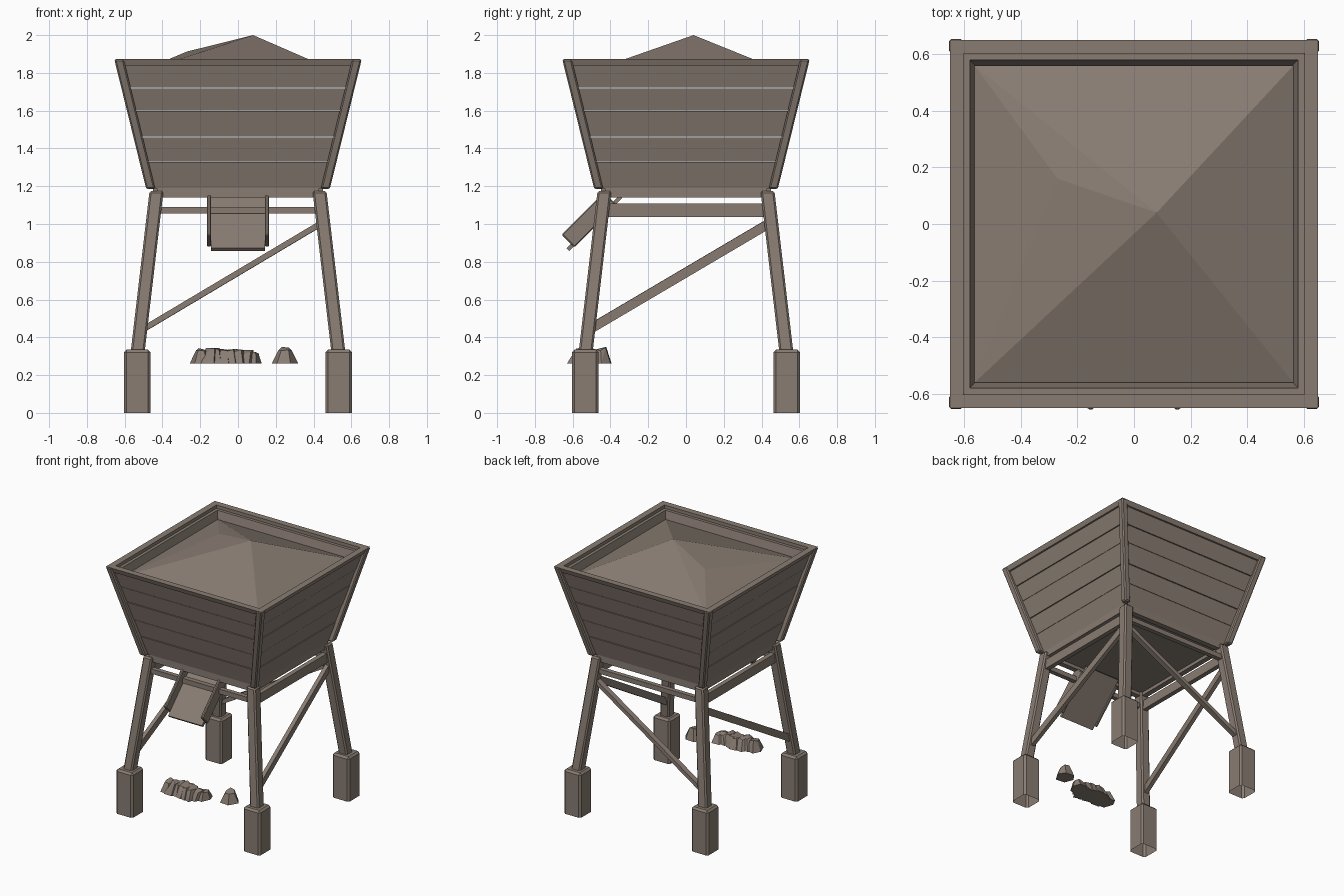
import bpy, bmesh, random
from mathutils import Vector

random.seed(4)
if "Cube" in bpy.data.objects:
    bpy.data.objects.remove(bpy.data.objects["Cube"], do_unlink=True)

wood = bpy.data.materials.new("weathered brown")
colour = (0.25, 0.203, 0.17, 1)
wood.diffuse_color = colour
wood.use_nodes = True
wood.node_tree.nodes["Principled BSDF"].inputs["Base Color"].default_value = colour


def finish(name, bm, bevel=0):
    bmesh.ops.recalc_face_normals(bm, faces=bm.faces)
    me = bpy.data.meshes.new(name)
    bm.to_mesh(me)
    bm.free()
    me.materials.append(wood)
    ob = bpy.data.objects.new(name, me)
    bpy.context.collection.objects.link(ob)
    if bevel:
        mod = ob.modifiers.new("bevel", 'BEVEL')
        mod.width = bevel
        mod.segments = 1
        mod.limit_method = 'ANGLE'
    return ob


def loft(name, lower, upper, bevel=0, open_bottom=False):
    """Solid between two matching rings of points."""
    bm = bmesh.new()
    a = [bm.verts.new(p) for p in lower]
    b = [bm.verts.new(p) for p in upper]
    n = len(a)
    for i in range(n):
        j = (i + 1) % n
        bm.faces.new((a[i], a[j], b[j], b[i]))
    bm.faces.new(b)
    # build the normals on the closed solid, then open the base
    base = bm.faces.new(a[::-1])
    bmesh.ops.recalc_face_normals(bm, faces=bm.faces)
    if open_bottom:
        bm.faces.remove(base)
    return finish(name, bm, bevel)


def square(x, y, z, h):
    return [(x - h, y - h, z), (x + h, y - h, z), (x + h, y + h, z), (x - h, y + h, z)]


def beam(name, a, b, width, height, bevel=0):
    """Rectangular timber from a to b."""
    a, b = Vector(a), Vector(b)
    d = (b - a).normalized()
    side = d.cross(Vector((0, 0, 1))).normalized() * width / 2
    up = side.cross(d).normalized() * height / 2
    ring = (side + up, side - up, -side - up, -side + up)
    return loft(name, [a + r for r in ring], [b + r for r in ring], bevel)


def turn(p, k):
    """Quarter turns about the vertical axis."""
    x, y, z = p
    for _ in range(k):
        x, y = -y, x
    return (x, y, z)


def leg_at(z):
    return 0.432 + (1.17 - z) * 0.117


def wall_at(z):
    return 0.45 + (z - 1.19) * 0.268


sides = ("front", "right", "back", "left")
corners = [(-1, -1), (1, -1), (1, 1), (-1, 1)]

# Sloping plank walls, rim and bottom frame, one set per side
levels = (1.185, 1.33, 1.46, 1.6, 1.72, 1.85)
for k, side in enumerate(sides):
    for i in range(5):
        z0, z1 = levels[i] + 0.002, levels[i + 1] - 0.002
        rings = []
        for z in (z0, z1):
            o = wall_at(z) - 0.003 * (i % 2)
            n = wall_at(z) - 0.047
            rings.append([turn(p, k) for p in ((-o, -o, z), (o, -o, z), (n, -n, z), (-n, -n, z))])
        loft(side + "_plank", *rings)
    rings = []
    for z, o in ((1.838, 0.637), (1.873, 0.65)):
        n = 0.602
        rings.append([turn(p, k) for p in ((-o, -o, z), (o, -o, z), (n, -n, z), (-n, -n, z))])
    loft(side + "_rim", *rings)
    beam(side + "_bottom_frame", turn((-0.43, -0.43, 1.165), k),
         turn((0.43, -0.43, 1.165), k), 0.04, 0.05)

# Bin floor
loft("bin_floor", square(0, 0, 1.165, 0.42), square(0, 0, 1.19, 0.42))

# Heap filling the bin
bm = bmesh.new()
rim = [bm.verts.new((sx * 0.563, sy * 0.56, 1.79)) for sx, sy in corners]
peak = bm.verts.new((0.08, 0.04, 2.0))
shoulder = bm.verts.new((-0.27, 0.16, 1.913))
for face in ((rim[0], rim[1], peak), (rim[1], rim[2], peak), (rim[2], rim[3], peak),
             (rim[3], rim[0], shoulder), (rim[3], shoulder, peak), (rim[0], peak, shoulder)):
    bm.faces.new(face)
finish("heap", bm)

# Corner posts, legs and footings
for sx, sy in corners:
    loft("corner_post", square(sx * 0.462, sy * 0.462, 1.185, 0.024),
         square(sx * 0.63, sy * 0.63, 1.872, 0.025), 0.008)
    t, b = leg_at(1.175), leg_at(0.31)
    loft("leg", square(sx * b, sy * b, 0.31, 0.037),
         square(sx * t, sy * t, 1.175, 0.037), 0.01)
    loft("footing", square(sx * 0.533, sy * 0.533, 0, 0.071),
         square(sx * 0.533, sy * 0.533, 0.335, 0.071), 0.014, open_bottom=True)

# Horizontal rails
for s in (-1, 1):
    r = leg_at(1.075)
    beam("side_rail", (s * r, -r, 1.073), (s * r, r, 1.073), 0.035, 0.07)
    beam("cross_rail", (-r, s * r, 1.073), (r, s * r, 1.073), 0.035, 0.036)

# Diagonal braces on both sides and the back
lo, hi = leg_at(0.45), leg_at(1.0)
for s in (-1, 1):
    beam("side_brace", (s * lo, -lo + 0.01, 0.445), (s * hi, hi, 1.01), 0.03, 0.05)
beam("back_brace", (-lo + 0.01, lo, 0.44), (hi, hi, 1.01), 0.04, 0.03)

# Discharge chute with raised sides
beam("chute_floor", (0, -0.625, 0.865), (0, -0.345, 1.145), 0.284, 0.022)
for s in (-1, 1):
    beam("chute_side", (s * 0.153, -0.625, 0.91), (s * 0.153, -0.40, 1.135), 0.022, 0.095, 0.006)


# Spilled rocks
def rock(name, x, y, rx, ry, height):
    outline = ((1, 0.1), (0.55, 0.9), (-0.5, 1), (-1, 0.2), (-0.6, -0.9), (0.5, -1))
    shift = random.uniform(0, 0.02)
    lower, upper = [], []
    for u, v in outline:
        j = random.uniform(0.85, 1.05)
        lower.append((x + u * rx * j, y + v * ry * j, 0.262))
        upper.append((x + shift + u * rx * 0.5, y + v * ry * 0.5,
                      0.262 + height * random.uniform(0.75, 1)))
    bm = bmesh.new()
    for p in lower + upper:
        bm.verts.new(p)
    bmesh.ops.convex_hull(bm, input=bm.verts[:])
    loose = [v for v in bm.verts if not v.link_faces]
    bmesh.ops.delete(bm, geom=loose, context='VERTS')
    finish(name, bm)


for i in range(8):
    rock("spilled_rock", -0.195 + i * 0.038, -0.53 + random.uniform(-0.025, 0.025),
         0.06, 0.095 - 0.008 * abs(i - 3.5), 0.085 - 0.004 * max(0, i - 3))
rock("loose_rock", 0.245, -0.455, 0.07, 0.065, 0.088)
